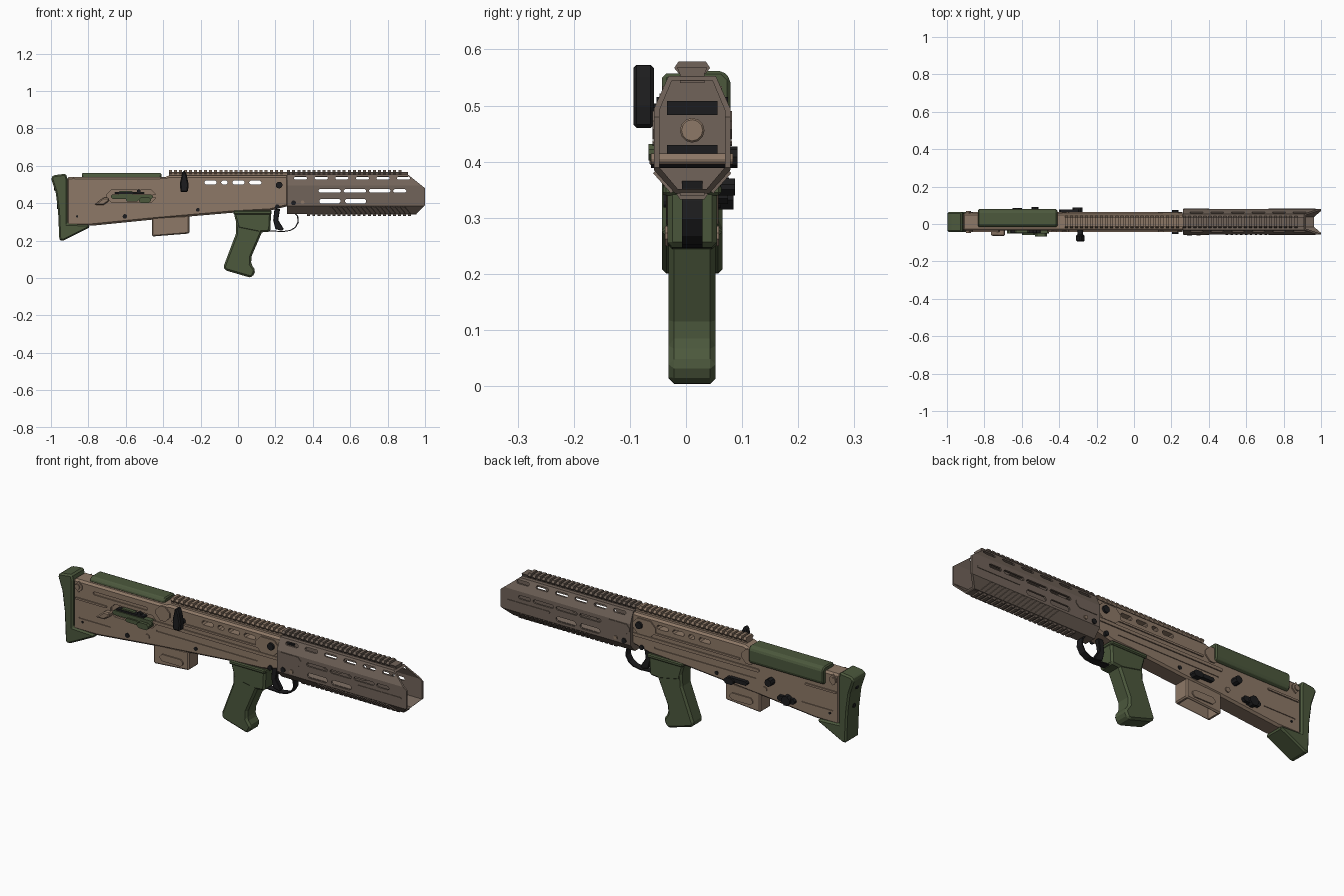
import bpy, bmesh, math
from mathutils import Vector

YC = 0.011  # centre plane of the body


def material(name, r, g, b):
    m = bpy.data.materials.new(name)
    m.diffuse_color = (r, g, b, 1)
    return m


TAN = material("tan", 0.27, 0.19, 0.135)
DARK = material("dark_brown", 0.165, 0.125, 0.10)
GREEN = material("olive_green", 0.072, 0.098, 0.046)
BLACK = material("black", 0.012, 0.012, 0.013)


# Solids are pairs of matching loops; y is measured from the centre plane
def prism(pts, y0, y1):
    return [[(x, y, z) for x, z in pts] for y in (y0, y1)]


def section(pts, x0, x1):
    return [[(x, y, z) for y, z in pts] for x in (x0, x1)]


def box(x0, x1, y0, y1, z0, z1):
    return prism([(x0, z0), (x1, z0), (x1, z1), (x0, z1)], y0, y1)


def slot(x0, x1, z0, z1, y0=-0.2, y1=0.2):
    c = (z1 - z0) * 0.35
    return prism([(x0 + c, z0), (x1 - c, z0), (x1, z0 + c), (x1, z1 - c),
                  (x1 - c, z1), (x0 + c, z1), (x0, z1 - c), (x0, z0 + c)], y0, y1)


def disc(x, z, r, y0, y1, n=12):
    return prism([(x + r * math.cos(2 * math.pi * i / n), z + r * math.sin(2 * math.pi * i / n))
                  for i in range(n)], y0, y1)


def both(fn, *a, y0, y1):
    return [fn(*a, y0, y1), fn(*a, -y1, -y0)]


def make(name, solids, mat, bevel=0.0):
    bm = bmesh.new()
    for a, b in solids:
        va = [bm.verts.new((x, y + YC, z)) for x, y, z in a]
        vb = [bm.verts.new((x, y + YC, z)) for x, y, z in b]
        bm.faces.new(va)
        bm.faces.new(vb[::-1])
        for i in range(len(va)):
            j = (i + 1) % len(va)
            bm.faces.new((va[j], va[i], vb[i], vb[j]))
    bmesh.ops.recalc_face_normals(bm, faces=bm.faces)
    if bevel:
        edges = [e for e in bm.edges if e.calc_face_angle(0) > 0.6]
        bmesh.ops.bevel(bm, geom=edges, offset=bevel, segments=1, affect='EDGES', clamp_overlap=True)
    me = bpy.data.meshes.new(name)
    bm.to_mesh(me)
    bm.free()
    me.materials.append(mat)
    ob = bpy.data.objects.new(name, me)
    bpy.context.collection.objects.link(ob)
    return ob


def cut(ob, solids):
    tool = make("cutter", solids, ob.data.materials[0])
    tool.hide_render = True
    mod = ob.modifiers.new("cut", 'BOOLEAN')
    mod.operation, mod.solver, mod.object = 'DIFFERENCE', 'EXACT', tool
    bpy.context.view_layer.objects.active = ob
    bpy.ops.object.modifier_apply(modifier=mod.name)
    bpy.data.objects.remove(tool)


# Receiver with see-through slots and shallow side grooves
body = make("receiver", [prism([(-0.915, 0.28), (-0.78, 0.28), (-0.46, 0.312), (-0.02, 0.35), (0.17, 0.36),
                                (0.27, 0.385), (0.27, 0.548), (-0.37, 0.548), (-0.39, 0.54),
                                (-0.915, 0.54)], -0.047, 0.047)], TAN, 0.01)
slots = [(-0.18, -0.115), (-0.09, -0.055), (-0.03, 0.035), (0.06, 0.125)]
cut(body, [slot(a, b, 0.50, 0.521) for a, b in slots])
cut(body, both(slot, -0.80, -0.49, 0.487, 0.503, y0=0.041, y1=0.06)
    + both(slot, -0.88, -0.70, 0.345, 0.352, y0=0.043, y1=0.06)
    + both(slot, -0.44, 0.14, 0.395, 0.402, y0=0.043, y1=0.06)
    + [slot(-0.70, -0.44, 0.405, 0.47, -0.06, -0.035)])

# Raised side ribs and panels of the receiver
ribs = []
for x0, x1, z0, z1 in [(-0.46, 0.26, 0.432, 0.448), (-0.35, 0.25, 0.468, 0.478), (-0.90, -0.72, 0.44, 0.45),
                       (0.13, 0.26, 0.45, 0.53), (-0.44, -0.36, 0.46, 0.535), (-0.90, -0.86, 0.48, 0.535)]:
    ribs += both(slot, x0, x1, z0, z1, y0=0.045, y1=0.053)
make("receiver_ribs", ribs, TAN)

# Magazine well, open underneath
well = make("magazine_well", [prism([(-0.46, 0.222), (-0.26, 0.238), (-0.26, 0.335), (-0.46, 0.325)],
                                    -0.042, 0.042)], TAN, 0.006)
cut(well, [box(-0.445, -0.275, -0.033, 0.033, 0.15, 0.31)])
make("magazine_well_ribs", both(slot, -0.42, -0.29, 0.25, 0.285, y0=0.04, y1=0.048), TAN)

# Butt pad and cheek rest
make("butt_pad", [prism([(-0.955, 0.2), (-0.93, 0.202), (-0.79, 0.272), (-0.80, 0.285), (-0.912, 0.29),
                         (-0.912, 0.53), (-0.92, 0.558), (-0.985, 0.55), (-1.0, 0.535), (-0.975, 0.46),
                         (-0.962, 0.36)], -0.054, 0.054)], GREEN, 0.008)
make("butt_screws", [section([(0.012 * math.cos(a), z + 0.012 * math.sin(a)) for a in
                              [i * math.pi / 4 for i in range(8)]], x, x + 0.02)
                     for x, z in ((-0.968, 0.38), (-0.984, 0.48))], BLACK)
make("cheek_rest", [section([(-0.028, 0.535), (-0.024, 0.555), (-0.012, 0.562), (0.054, 0.562), (0.068, 0.548),
                             (0.068, 0.485), (0.058, 0.472), (0.04, 0.472), (0.04, 0.535)],
                            -0.835, -0.41)], GREEN, 0.006)

# Pistol grip with wider mount
make("grip", [prism([(-0.01, 0.33), (-0.012, 0.235), (-0.078, 0.06), (-0.07, 0.042), (0.06, 0.004), (0.078, 0.006),
                     (0.094, 0.04), (0.07, 0.075), (0.072, 0.115), (0.115, 0.215), (0.13, 0.25), (0.13, 0.33)],
                    -0.042, 0.042)], GREEN, 0.011)
make("grip_mount", [prism([(-0.02, 0.365), (-0.02, 0.335), (0.0, 0.265), (0.11, 0.243), (0.172, 0.248),
                           (0.178, 0.365)], -0.044, 0.044)], GREEN, 0.009)
make("grip_mount_lip", [box(-0.024, 0.18, -0.052, 0.052, 0.34, 0.36)], GREEN, 0.005)

# Trigger and guard
guard = [(0.165, 0.25), (0.24, 0.246), (0.28, 0.252), (0.308, 0.268), (0.325, 0.298), (0.322, 0.33),
         (0.305, 0.352), (0.27, 0.366)]
inner = [(0.245 + (x - 0.245) * 0.92, 0.31 + (z - 0.31) * 0.92) for x, z in guard]
make("trigger_guard", [prism(guard + inner[::-1], -0.018, 0.018)], BLACK)
make("trigger", [prism([(0.195, 0.37), (0.225, 0.37), (0.215, 0.31), (0.245, 0.262), (0.235, 0.252), (0.20, 0.262),
                        (0.188, 0.31)], -0.012, 0.012)], BLACK, 0.003)

# Hollow handguard: faceted tube, sloped nose, slots
tube = [(-0.068, 0.385), (-0.03, 0.343), (0.03, 0.343), (0.068, 0.385),
        (0.068, 0.495), (0.042, 0.553), (-0.042, 0.553), (-0.068, 0.495)]
core = [(y * 0.86, 0.449 + (z - 0.449) * 0.92) for y, z in tube]
hand = make("handguard", [section(tube, 0.262, 1.0)], DARK)
cut(hand, [section(core, 0.272, 1.1)])
cut(hand, [prism([(0.90, 0.56), (1.0, 0.48), (1.1, 0.48), (1.1, 0.6), (0.90, 0.6)], -0.2, 0.2),
           prism([(0.945, 0.335), (1.0, 0.39), (1.1, 0.39), (1.1, 0.3), (0.945, 0.3)], -0.2, 0.2)])
cut(hand, [slot(0.30 + 0.11 * i, 0.37 + 0.11 * i, 0.526, 0.542) for i in range(6)]
    + [slot(a, b, 0.457, 0.475) for a, b in ((0.43, 0.55), (0.565, 0.685), (0.70, 0.815), (0.83, 0.90))]
    + [slot(a, b, 0.398, 0.424) for a, b in ((0.435, 0.548), (0.572, 0.685))])
# Slanted grip ribs on the lower facets
grip_ribs = []
n = Vector((0, 0.042, -0.038)).normalized()
for s in (-1, 1):
    for i in range(16):
        x = 0.52 + i * 0.026
        quad = [(x, 0.034, 0.347), (x + 0.011, 0.034, 0.347), (x - 0.019, 0.066, 0.383), (x - 0.03, 0.066, 0.383)]
        grip_ribs.append([[(px, s * (py + n.y * d), pz + n.z * d) for px, py, pz in quad] for d in (-0.003, 0.005)])
make("handguard_ribs", grip_ribs, DARK)
make("handguard_side_bars", both(slot, 0.72, 0.97, 0.428, 0.438, y0=0.066, y1=0.071)
     + both(slot, 0.265, 0.40, 0.44, 0.49, y0=0.066, y1=0.071), DARK)

# Toothed top and bottom rails
teeth = [(-0.023, 0.556), (-0.032, 0.567), (-0.024, 0.579), (0.024, 0.579), (0.032, 0.567), (0.023, 0.556)]


def rail(name, x0, x1, pts, base, mat, pitch=0.027):
    count = int((x1 - x0) / pitch)
    make(name, [section(base, x0, x1)]
         + [section(pts, x0 + i * pitch, x0 + i * pitch + 0.016) for i in range(count)], mat)


base = [(-0.022, 0.54), (-0.022, 0.556), (-0.027, 0.568), (0.027, 0.568), (0.022, 0.556), (0.022, 0.54)]
rail("receiver_rail", -0.37, 0.262, teeth, base, TAN)
rail("handguard_rail", 0.263, 0.91, teeth, base, DARK)
rail("lower_rail", 0.37, 0.955, [(-0.024, 0.346), (-0.028, 0.342), (-0.022, 0.333), (0.022, 0.333), (0.028, 0.342),
                                 (0.024, 0.346)],
     [(-0.022, 0.348), (-0.022, 0.34), (0.022, 0.34), (0.022, 0.348)], DARK)

# Parts seen through the open muzzle end
make("inner_blocks", [box(0.272, 0.285, -0.045, 0.045, 0.483, 0.508),
                      box(0.272, 0.285, -0.045, 0.045, 0.405, 0.43)], BLACK)
make("barrel_nut", [section([(0.022 * math.cos(i * math.pi / 6), 0.456 + 0.022 * math.sin(i * math.pi / 6))
                             for i in range(12)], 0.26, 0.30)], TAN, 0.003)

# Cocking handle
make("cocking_handle", [prism([(-0.308, 0.46), (-0.268, 0.46), (-0.264, 0.50), (-0.274, 0.55), (-0.286, 0.577),
                               (-0.298, 0.565), (-0.31, 0.51)], -0.105, -0.068)], BLACK, 0.006)
make("cocking_stem", [disc(-0.287, 0.49, 0.014, -0.075, -0.04)], BLACK)

# Bolt parts and case deflector on the near side
make("ejection_bolt", [slot(-0.68, -0.455, 0.424, 0.447, -0.062, -0.03),
                       slot(-0.64, -0.56, 0.44, 0.466, -0.057, -0.03),
                       slot(-0.53, -0.465, 0.402, 0.432, -0.078, -0.03),
                       slot(-0.60, -0.53, 0.41, 0.43, -0.07, -0.03)], GREEN)
make("bolt_dark_parts", [slot(-0.66, -0.50, 0.449, 0.459, -0.06, -0.03),
                         disc(-0.53, 0.465, 0.01, -0.06, -0.03)], BLACK)
make("case_deflector", [prism([(-0.77, 0.39), (-0.72, 0.39), (-0.69, 0.41), (-0.69, 0.43), (-0.72, 0.43)],
                              -0.076, -0.04)], TAN, 0.006)

# Controls on the far side
make("magazine_catch", [slot(-0.40, -0.29, 0.352, 0.372, 0.04, 0.066),
                        slot(-0.33, -0.275, 0.34, 0.37, 0.04, 0.076)], BLACK)
make("selector", [disc(-0.53, 0.408, 0.019, 0.04, 0.081, 8)], BLACK)
make("bolt_release", [slot(-0.67, -0.57, 0.325, 0.352, 0.04, 0.064),
                      slot(-0.65, -0.60, 0.315, 0.362, 0.04, 0.074)], BLACK)

# Pins through the body
pins = []
for x, z, r, w in [(-0.605, 0.33, 0.012, 0.051), (-0.215, 0.365, 0.01, 0.051), (0.22, 0.497, 0.018, 0.064),
                   (0.21, 0.382, 0.012, 0.054), (0.297, 0.402, 0.013, 0.073), (-0.86, 0.33, 0.006, 0.05)]:
    pins.append(disc(x, z, r, -w, w))
make("pins", pins, BLACK)
make("body_pins", [disc(x, z, r, -w, w) for x, z, r, w in
                   [(-0.49, 0.354, 0.013, 0.052), (-0.885, 0.508, 0.014, 0.058), (0.345, 0.405, 0.01, 0.073)]], TAN)
